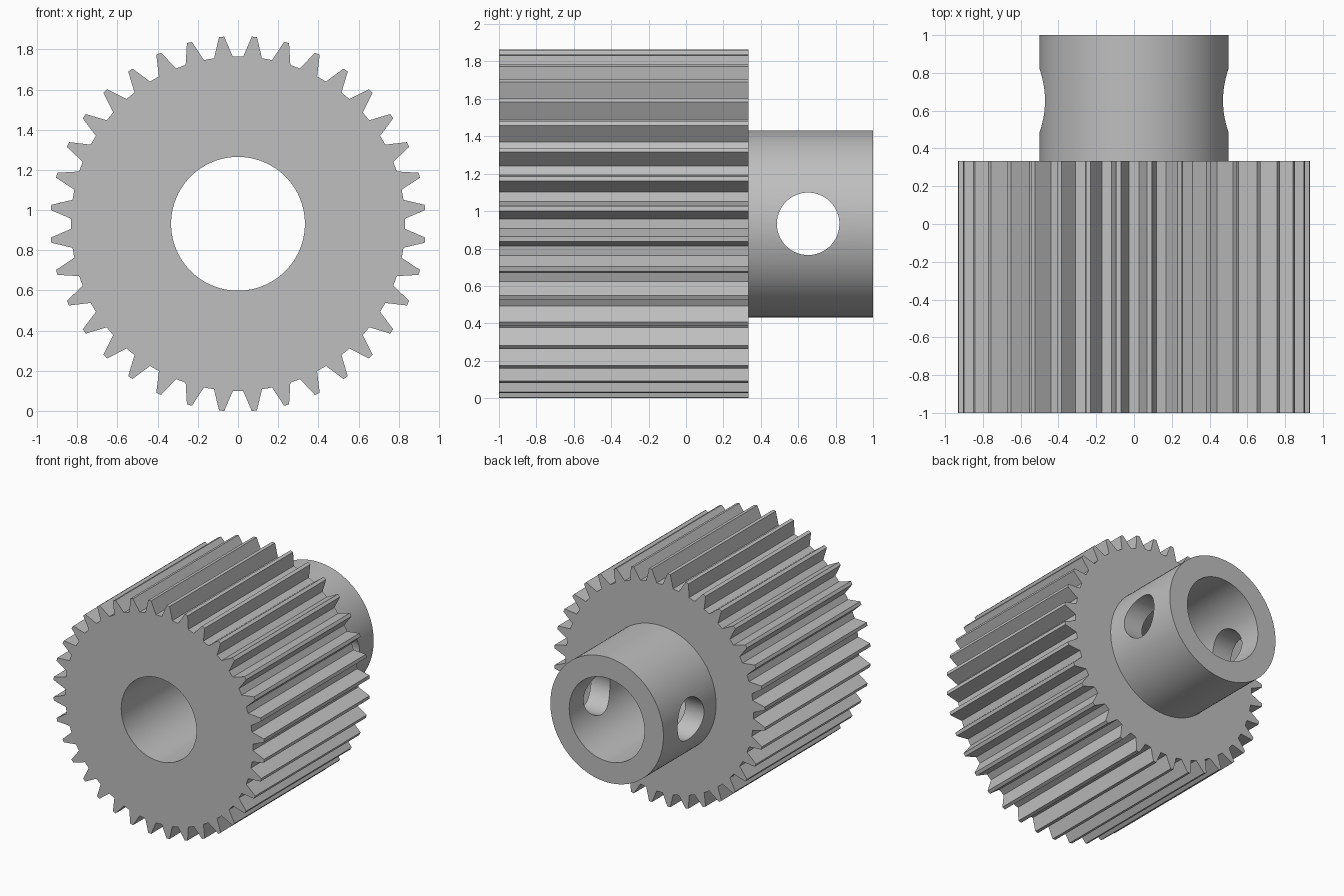
import bpy
import bmesh
from math import cos, sin, radians, pi
from mathutils import Matrix

default = bpy.data.objects.get("Cube")
if default:
    bpy.data.objects.remove(default, do_unlink=True)

TEETH = 36
TIP_R, ROOT_R = 0.934, 0.831
TIP_HALF, ROOT_HALF = 0.013, 0.047     # half widths of one tooth
AXIS_Z = 0.932
FRONT, SHOULDER, BACK = -1.0, 0.333, 1.0

steel = bpy.data.materials.new("grey steel")
steel.use_nodes = True
grey = (0.52, 0.52, 0.52, 1)
steel.diffuse_color = grey
steel.node_tree.nodes["Principled BSDF"].inputs["Base Color"].default_value = grey


def make_object(name, bm):
    bmesh.ops.recalc_face_normals(bm, faces=bm.faces[:])
    mesh = bpy.data.meshes.new(name)
    bm.to_mesh(mesh)
    bm.free()
    mesh.materials.append(steel)
    obj = bpy.data.objects.new(name, mesh)
    bpy.context.collection.objects.link(obj)
    return obj


def cylinder(name, radius, start, end, axis, centre):
    """Cylinder along the X or Y axis, running from start to end."""
    bm = bmesh.new()
    bmesh.ops.create_cone(bm, cap_ends=True, segments=96, radius1=radius,
                          radius2=radius, depth=end - start)
    turn = Matrix.Rotation(pi / 2, 4, "Y" if axis == "X" else "X")
    place = Matrix.Translation(centre)
    bmesh.ops.transform(bm, matrix=place @ turn, verts=bm.verts[:])
    return make_object(name, bm)


def toothed_body():
    """Extrude the tooth outline along the shaft direction."""
    bm = bmesh.new()
    verts = []
    for i in range(TEETH):
        a = radians((i + 0.5) * 360 / TEETH)
        for r, w in ((ROOT_R, -ROOT_HALF), (TIP_R, -TIP_HALF),
                     (TIP_R, TIP_HALF), (ROOT_R, ROOT_HALF)):
            x = r * sin(a) + w * cos(a)
            z = r * cos(a) - w * sin(a)
            verts.append(bm.verts.new((x, FRONT, AXIS_Z + z)))
    face = bm.faces.new(verts)
    extruded = bmesh.ops.extrude_face_region(bm, geom=[face])["geom"]
    moved = [v for v in extruded if isinstance(v, bmesh.types.BMVert)]
    bmesh.ops.translate(bm, verts=moved, vec=(0, SHOULDER - FRONT, 0))
    return make_object("toothed_gear", bm)


def combine(target, other, operation):
    bpy.context.view_layer.objects.active = target
    mod = target.modifiers.new(operation.lower(), "BOOLEAN")
    mod.operation = operation
    mod.solver = "EXACT"
    mod.object = other
    bpy.ops.object.modifier_apply(modifier=mod.name)
    bpy.data.objects.remove(other, do_unlink=True)


# Toothed body with the round hub behind it
gear = toothed_body()
hub_start = 0.1
hub = cylinder("hub", 0.5, hub_start, BACK, "Y", (0, (hub_start + BACK) / 2, AXIS_Z))
combine(gear, hub, "UNION")

# Shaft bore and set-screw hole across the hub
combine(gear, cylinder("bore", 0.333, -1.2, 1.2, "Y", (0, 0, AXIS_Z)), "DIFFERENCE")
combine(gear, cylinder("screw_hole", 0.167, -0.8, 0.8, "X", (0, 0.653, AXIS_Z)), "DIFFERENCE")

# Smooth round walls, sharp teeth and rims
bpy.ops.object.select_all(action="DESELECT")
gear.select_set(True)
bpy.context.view_layer.objects.active = gear
bpy.ops.object.shade_smooth_by_angle(angle=radians(25))
